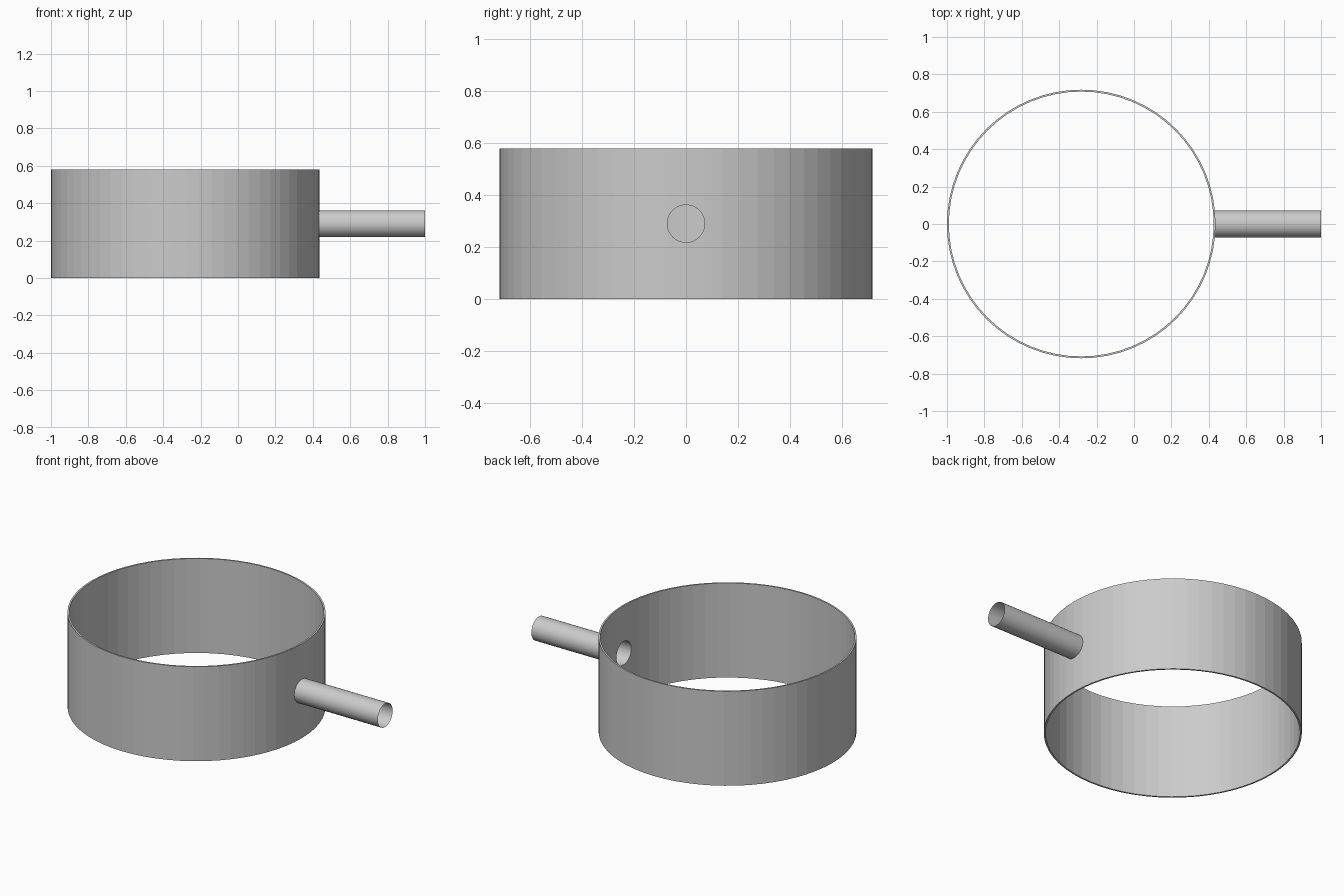
import bpy, bmesh, math

if "Cube" in bpy.data.objects:
    bpy.data.objects.remove(bpy.data.objects["Cube"])

CX, R_OUT, R_IN, H = -0.282, 0.718, 0.708, 0.58
PIPE_R, PIPE_Z = 0.072, 0.29


def make_object(name, bm):
    mesh = bpy.data.meshes.new(name)
    bm.normal_update()
    bm.to_mesh(mesh)
    bm.free()
    ob = bpy.data.objects.new(name, mesh)
    bpy.context.collection.objects.link(ob)
    return ob


def x_cylinder(name, x0, x1, radius, caps, segs=48):
    bm = bmesh.new()
    loops = []
    for x in (x0, x1):
        loops.append([bm.verts.new((x, radius * math.cos(2 * math.pi * i / segs),
                                    PIPE_Z + radius * math.sin(2 * math.pi * i / segs)))
                      for i in range(segs)])
    a, b = loops
    for i in range(segs):
        j = (i + 1) % segs
        bm.faces.new((a[i], a[j], b[j], b[i]))
    if caps:
        bm.faces.new(a)
        bm.faces.new(b)
    bmesh.ops.recalc_face_normals(bm, faces=bm.faces)
    return make_object(name, bm)


# Thin-walled ring: wall profile swept around its axis
bm = bmesh.new()
N = 64
rings = []
for i in range(N):
    t = 2 * math.pi * i / N
    rings.append([bm.verts.new((CX + r * math.cos(t), r * math.sin(t), z))
                  for r, z in ((R_OUT, 0), (R_OUT, H), (R_IN, H), (R_IN, 0))])
for i in range(N):
    p, q = rings[i], rings[(i + 1) % N]
    for k in range(4):
        m = (k + 1) % 4
        bm.faces.new((p[k], q[k], q[m], p[m]))
bmesh.ops.recalc_face_normals(bm, faces=bm.faces)
ring = make_object("ring_wall", bm)

# Hole where the spout meets the wall
cutter = x_cylinder("hole_cutter", 0.3, 0.6, PIPE_R, True)
cutter.hide_render = True
cutter.hide_set(True)
mod = ring.modifiers.new("spout_hole", 'BOOLEAN')
mod.operation = 'DIFFERENCE'
mod.solver = 'EXACT'
mod.object = cutter

# Open spout tube
spout = x_cylinder("spout_tube", 0.432, 1.0, PIPE_R, False)
for f in spout.data.polygons:
    f.use_smooth = True
